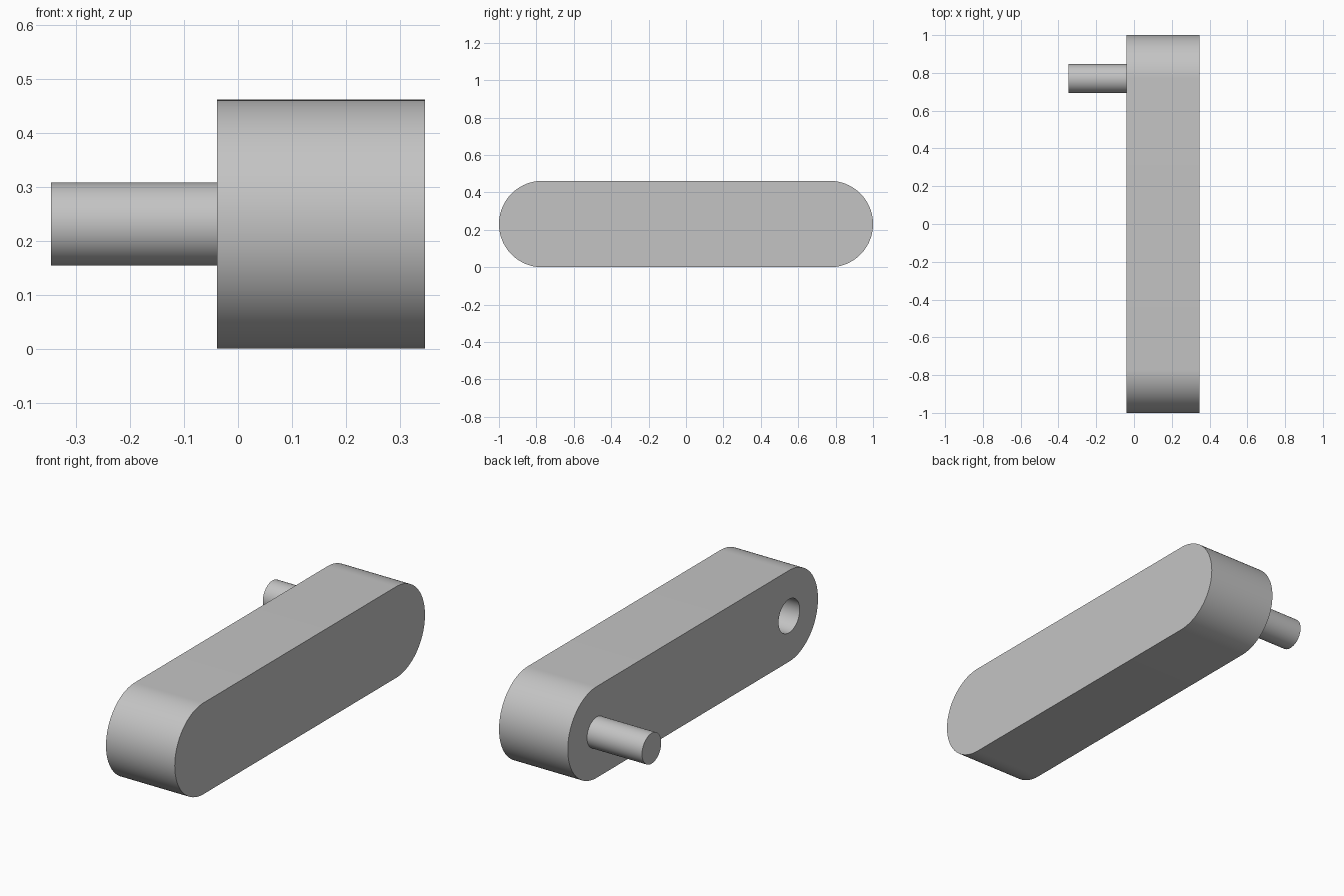
import bpy, bmesh, math
from mathutils import Matrix

if "Cube" in bpy.data.objects:
    bpy.data.objects.remove(bpy.data.objects["Cube"])

U = 2 / 26                      # basic module of the part
R = 3 * U                       # rounded end radius
X0, X1 = -0.5 * U, 4.5 * U      # thickness range of the arm
CY = 10 * U                     # distance of pin and socket from the middle

gray = bpy.data.materials.new("light_gray")
gray.diffuse_color = (0.55, 0.55, 0.55, 1)
gray.use_nodes = True
gray.node_tree.nodes["Principled BSDF"].inputs["Base Color"].default_value = gray.diffuse_color


def make_object(name, bm):
    bmesh.ops.recalc_face_normals(bm, faces=bm.faces)
    mesh = bpy.data.meshes.new(name)
    bm.to_mesh(mesh)
    bm.free()
    obj = bpy.data.objects.new(name, mesh)
    bpy.context.collection.objects.link(obj)
    mesh.materials.append(gray)
    return obj


def rod(name, radius, x_start, x_end, y):
    """Cylinder lying along x at the mid height of the arm."""
    bm = bmesh.new()
    place = Matrix.Translation(((x_start + x_end) / 2, y, R)) @ Matrix.Rotation(math.pi / 2, 4, 'Y')
    bmesh.ops.create_cone(bm, cap_ends=True, segments=64, radius1=radius, radius2=radius,
                          depth=x_end - x_start, matrix=place)
    return make_object(name, bm)


def smooth(obj):
    bpy.ops.object.select_all(action='DESELECT')
    obj.select_set(True)
    bpy.context.view_layer.objects.active = obj
    bpy.ops.object.shade_smooth_by_angle(angle=math.radians(30))


# Arm: stadium profile extruded along x
bm = bmesh.new()
N = 48
outline = []
for side in (1, -1):
    for i in range(N + 1):
        a = side * math.pi / 2 - math.pi * i / N
        outline.append(bm.verts.new((X0, side * CY + R * math.cos(a), R + R * math.sin(a))))
face = bm.faces.new(outline)
ext = bmesh.ops.extrude_face_region(bm, geom=[face], use_keep_orig=True)
bmesh.ops.translate(bm, vec=(X1 - X0, 0, 0),
                    verts=[g for g in ext["geom"] if isinstance(g, bmesh.types.BMVert)])
arm = make_object("arm", bm)

# Blind socket in the front end, slightly wider than the pin
cutter = rod("socket_cutter", 1.1 * U, X0 - U, X0 + 4 * U, -CY)
cut = arm.modifiers.new("socket", 'BOOLEAN')
cut.operation = 'DIFFERENCE'
cut.solver = 'EXACT'
cut.object = cutter
bpy.context.view_layer.objects.active = arm
bpy.ops.object.modifier_apply(modifier=cut.name)
bpy.data.objects.remove(cutter)
smooth(arm)

# Pin at the back end
smooth(rod("pin", U, X0 - 4 * U, X0, CY))
